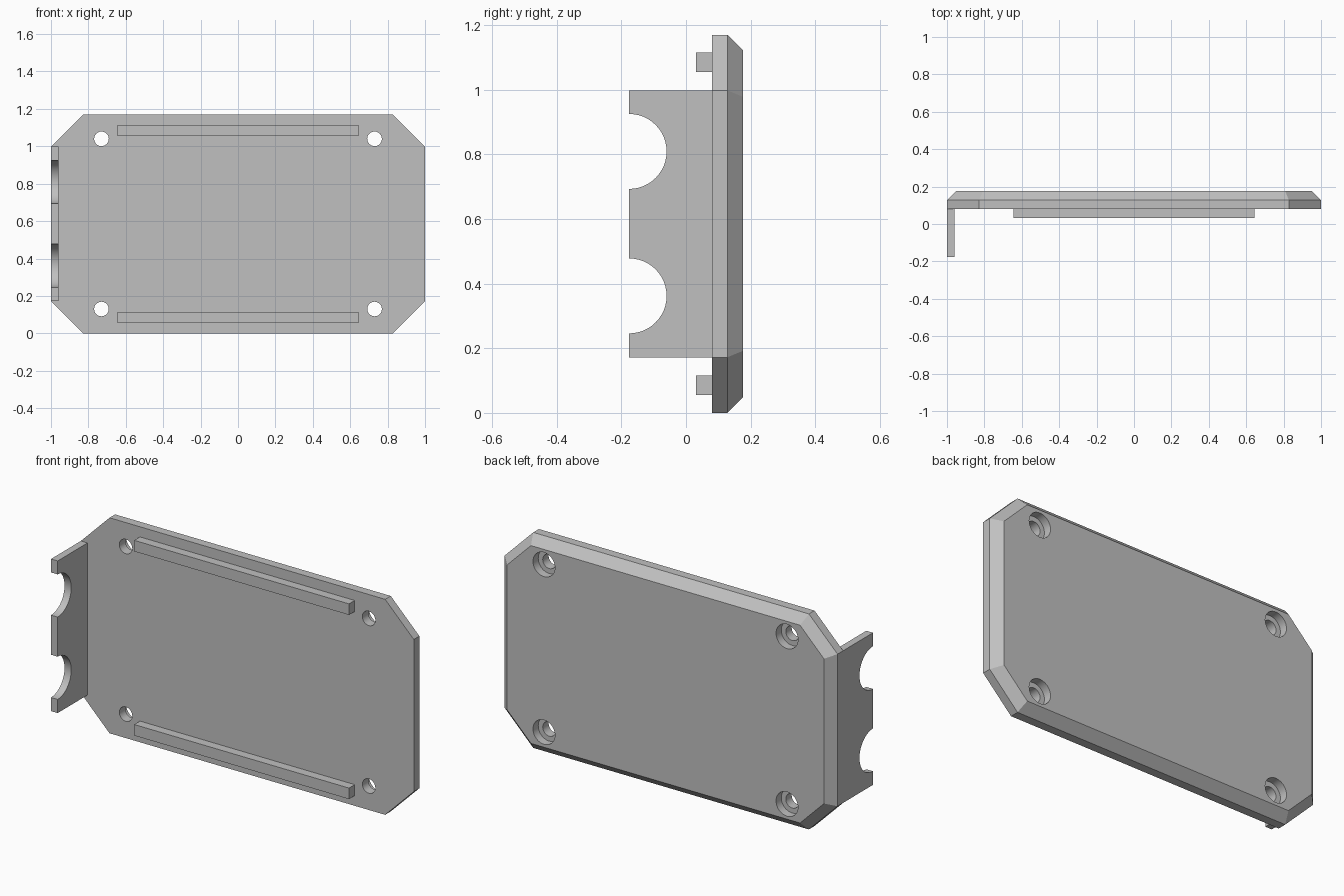
import bpy, bmesh
from math import sin, cos, pi, sqrt

old = bpy.data.objects.get("Cube")
if old:
    bpy.data.objects.remove(old, do_unlink=True)

grey = bpy.data.materials.new("plain grey")
grey.use_nodes = True
colour = (0.53, 0.53, 0.53, 1)
grey.diffuse_color = colour
grey.node_tree.nodes["Principled BSDF"].inputs["Base Color"].default_value = colour

HEIGHT = 1.17
MID = HEIGHT / 2
FRONT, EDGE, BACK = 0.08, 0.128, 0.176
BEVEL = BACK - EDGE
CORNER = 0.172


def loft(name, rings):
    """Closed solid through a stack of matching point rings."""
    bm = bmesh.new()
    loops = [[bm.verts.new(p) for p in ring] for ring in rings]
    bm.faces.new(loops[0])
    bm.faces.new(loops[-1])
    for a, b in zip(loops, loops[1:]):
        for i in range(len(a)):
            j = (i + 1) % len(a)
            bm.faces.new((a[i], a[j], b[j], b[i]))
    bmesh.ops.recalc_face_normals(bm, faces=bm.faces)
    mesh = bpy.data.meshes.new(name)
    bm.to_mesh(mesh)
    bm.free()
    mesh.materials.append(grey)
    obj = bpy.data.objects.new(name, mesh)
    bpy.context.collection.objects.link(obj)
    return obj


def box(name, x0, x1, y0, y1, z0, z1):
    return loft(name, [[(x0, y, z0), (x1, y, z0), (x1, y, z1), (x0, y, z1)]
                       for y in (y0, y1)])


def octagon(y, inset):
    """Rectangle with clipped corners, offset inwards evenly."""
    w, h = 1 - inset, MID - inset
    c = CORNER - inset * (2 - sqrt(2))
    quarter = [(w, h - c), (w - c, h)]
    half = quarter + [(-x, z) for x, z in reversed(quarter)]
    return [(x, y, MID + z) for x, z in half + [(-x, -z) for x, z in half]]


def circle(x, y, z, r, n=40):
    return [(x + r * cos(2 * pi * i / n), y, z + r * sin(2 * pi * i / n))
            for i in range(n)]


def smooth(obj):
    bpy.ops.object.select_all(action='DESELECT')
    bpy.context.view_layer.objects.active = obj
    obj.select_set(True)
    bpy.ops.object.shade_smooth_by_angle(angle=pi / 9)


# Cover plate with bevelled back edge
plate = loft("cover_plate", [octagon(FRONT, 0), octagon(EDGE, 0), octagon(BACK, BEVEL)])

# Counterbored screw holes in the four corners
for x in (-0.73, 0.73):
    for z in (MID - 0.455, MID + 0.455):
        seat = BACK - 0.045
        cutter = loft("screw_hole_cutter", [
            circle(x, FRONT - 0.05, z, 0.039), circle(x, seat, z, 0.039),
            circle(x, seat, z, 0.066), circle(x, BACK + 0.05, z, 0.066)])
        cutter.hide_render = True
        bpy.context.view_layer.objects.active = plate
        mod = plate.modifiers.new("screw_hole", 'BOOLEAN')
        mod.operation, mod.solver, mod.object = 'DIFFERENCE', 'EXACT', cutter
        bpy.ops.object.modifier_apply(modifier=mod.name)
        bpy.data.objects.remove(cutter, do_unlink=True)
smooth(plate)

# Locating rails on the front
for name, z in (("lower_rail", 0.085), ("upper_rail", HEIGHT - 0.085)):
    box(name, -0.645, 0.645, 0.031, FRONT, z - 0.03, z + 0.03)

# Side flange with two half-round notches
LIP, NOTCH, STEPS = -0.176, 0.116, 24
profile = [(FRONT, HEIGHT - CORNER), (FRONT, CORNER), (LIP, CORNER)]
for zc in (0.362, 0.809):
    for i in range(STEPS + 1):
        a = pi * i / STEPS
        profile.append((LIP + NOTCH * sin(a), zc - NOTCH * cos(a)))
profile.append((LIP, HEIGHT - CORNER))
flange = loft("side_flange", [[(x, y, z) for y, z in profile] for x in (-1, -0.96)])
smooth(flange)
